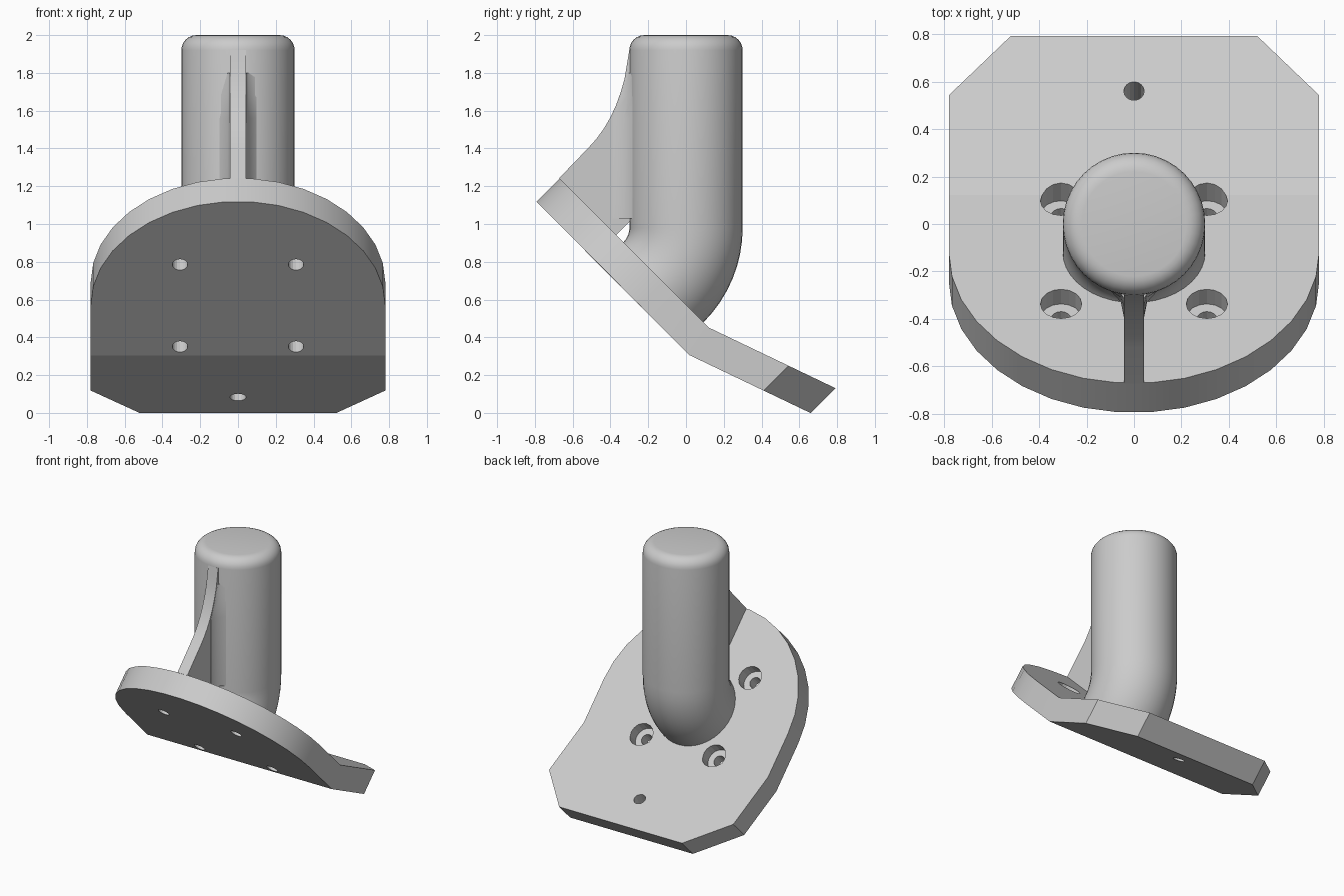
import bpy, bmesh, math
from mathutils import Matrix, Vector

cube = bpy.data.objects.get("Cube")
if cube:
    bpy.data.objects.remove(cube, do_unlink=True)

grey = bpy.data.materials.new("light grey")
grey.use_nodes = True
colour = (0.6, 0.6, 0.6, 1)
grey.diffuse_color = colour
grey.node_tree.nodes["Principled BSDF"].inputs["Base Color"].default_value = colour

# Tilted frame of the plate: local y runs down the slope, local z is its normal
TILT = Matrix.Translation((0, -0.243, 0.568)) @ Matrix.Rotation(math.radians(-45), 4, 'X')
R_PLATE, THICK, R_POST, TOP = 0.78, 0.175, 0.3, 2.0


def loft(bm, rings):
    """Bridge closed rings of points and cap both ends."""
    rows = [[bm.verts.new(p) for p in ring] for ring in rings]
    n = len(rows[0])
    for a, b in zip(rows, rows[1:]):
        for i in range(n):
            j = (i + 1) % n
            bm.faces.new((a[i], a[j], b[j], b[i]))
    return rows, bm.faces.new(rows[0][::-1]), bm.faces.new(rows[-1])


def circle(radius, matrix, sides):
    return [matrix @ Vector((radius * math.cos(t), radius * math.sin(t), 0))
            for t in (2 * math.pi * i / sides for i in range(sides))]


def finish(bm, name, angle):
    bmesh.ops.recalc_face_normals(bm, faces=bm.faces)
    mesh = bpy.data.meshes.new(name)
    bm.to_mesh(mesh)
    bm.free()
    mesh.materials.append(grey)
    obj = bpy.data.objects.new(name, mesh)
    bpy.context.collection.objects.link(obj)
    bpy.ops.object.select_all(action='DESELECT')
    obj.select_set(True)
    bpy.context.view_layer.objects.active = obj
    if angle:
        bpy.ops.object.shade_smooth_by_angle(angle=math.radians(angle))
    return obj


# Base plate: round upper end, bent lower end with cut corners
def plate_ring(bend, base):
    arc = [math.pi + math.pi * i / 17 for i in range(18)]
    pts = [(R_PLATE * math.cos(t), R_PLATE * math.sin(t)) for t in arc]
    pts += [(R_PLATE, bend), (R_PLATE, 0.78), (0.52, 1.04),
            (-0.52, 1.04), (-R_PLATE, 0.78), (-R_PLATE, bend)]
    slope = 0.24 / (1.04 - 0.36)
    return [TILT @ Vector((x, u, base + max(0, u - bend) * slope)) for x, u in pts]


bm = bmesh.new()
rows, under, over = loft(bm, [plate_ring(0.372, 0), plate_ring(0.34, THICK)])
for row, face in zip(rows, (under, over)):
    bmesh.utils.face_split(face, row[18], row[-1])
plate = finish(bm, "base_plate", 0)

# Screw holes: four stepped ones and a plain one in the bent end
bm = bmesh.new()
for x in (-0.307, 0.307):
    for u in (-0.307, 0.307):
        steps = [(0.041, -0.1), (0.041, 0.088), (0.087, 0.088), (0.087, 0.3)]
        loft(bm, [circle(r, TILT @ Matrix.Translation((x, u, h)), 16) for r, h in steps])
lower = Matrix.Translation((0, 0.522, 0.162)) @ Matrix.Rotation(math.radians(-25.5), 4, 'X')
loft(bm, [circle(0.043, lower @ Matrix.Translation((0, 0, h)), 16) for h in (-0.2, 0.2)])
cutter = finish(bm, "hole_cutter", 0)
cutter.hide_render = True

bpy.ops.object.select_all(action='DESELECT')
plate.select_set(True)
bpy.context.view_layer.objects.active = plate
cut = plate.modifiers.new("holes", 'BOOLEAN')
cut.operation = 'DIFFERENCE'
cut.solver = 'EXACT'
cut.object = cutter
bpy.ops.object.modifier_apply(modifier=cut.name)
bpy.data.objects.remove(cutter, do_unlink=True)
bpy.ops.object.shade_smooth_by_angle(angle=math.radians(15))

# Post: leaves the plate at a right angle, bends upright, rounded top
start = TILT @ Vector((0, 0, THICK))
bend_r = -start.y / (1 - math.cos(math.pi / 4))
bend_top = start.z + bend_r * math.sin(math.pi / 4)
rings = [circle(R_POST, TILT @ Matrix.Translation((0, 0, 0.08)), 40)]
for i in range(9):
    a = math.pi / 4 * (1 - i / 8)
    place = Matrix.Translation((0, -bend_r * (1 - math.cos(a)), bend_top - bend_r * math.sin(a)))
    rings.append(circle(R_POST, place @ Matrix.Rotation(-a, 4, 'X'), 40))
edge = 0.08
for i in range(7):
    a = math.pi / 2 * i / 6
    rings.append(circle(R_POST - edge * (1 - math.cos(a)),
                        Matrix.Translation((0, 0, TOP - edge * (1 - math.sin(a)))), 40))
bm = bmesh.new()
loft(bm, rings)
finish(bm, "post", 30)

# Rib: curved web between the plate's upper end and the post
outline = [(-0.672, 1.242), (-0.37, 0.94), (-0.2, 1.11), (-0.2, 1.9), (-0.3, 1.92),
           (-0.31, 1.86), (-0.325, 1.77), (-0.345, 1.7), (-0.37, 1.63), (-0.4, 1.565),
           (-0.435, 1.505), (-0.475, 1.45), (-0.52, 1.4)]
bm = bmesh.new()
loft(bm, [[(x, y, z) for y, z in outline] for x in (-0.042, 0.042)])
finish(bm, "support_rib", 20)

# Fillet: small flare where the rib runs into the post
bm = bmesh.new()
rings = []
for z, reach in ((1.03, 0.39), (1.56, 0.39), (1.68, 0.345), (1.8, 0.312)):
    depth = reach - 0.28
    half = [(0.043, -reach), (0.055, -0.28 - depth * 0.45), (0.1, -0.28)]
    rings.append([(x, y, z) for x, y in half] + [(-x, y, z) for x, y in half[::-1]])
loft(bm, rings)
finish(bm, "rib_fillet", 40)
